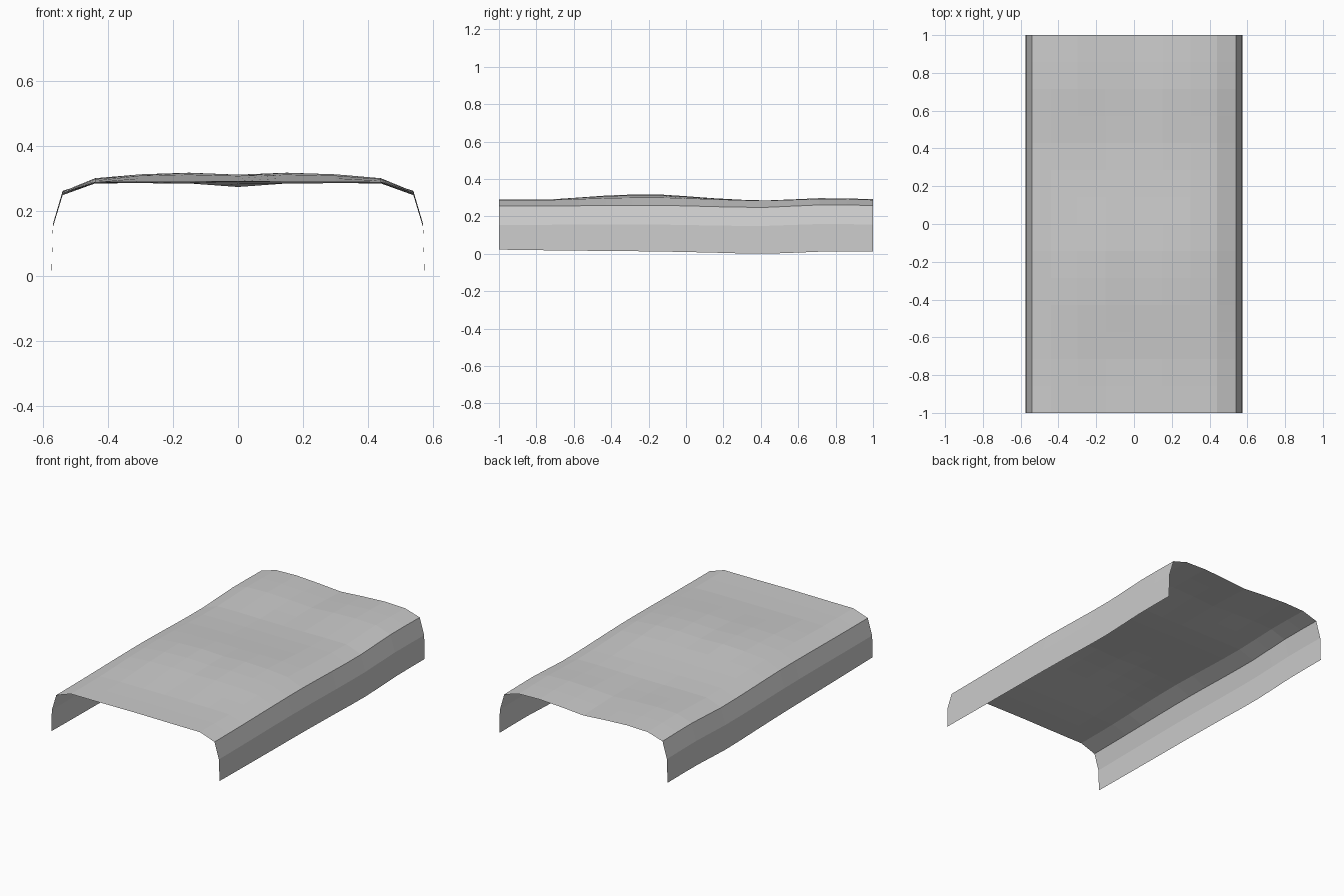
import bpy, bmesh

if "Cube" in bpy.data.objects:
    bpy.data.objects.remove(bpy.data.objects["Cube"])

# Half cross-section columns: x position -> heights at 8 even stations, front to back
COLUMNS = [
    (0.000, [.290, .291, .307, .311, .297, .283, .283, .273]),
    (0.150, [.289, .291, .311, .317, .296, .283, .292, .284]),
    (0.300, [.288, .291, .308, .312, .296, .285, .297, .292]),
    (0.440, [.288, .288, .297, .300, .291, .284, .293, .288]),
    (0.540, [.254, .255, .258, .259, .252, .248, .261, .258]),
    (0.570, [.154, .155, .157, .156, .151, .149, .159, .156]),
    (0.574, [.022, .018, .015, .012, .006, .000, .011, .011]),
]
ROWS = 14


def height(keys, row):
    """Smooth curve through the stations, two rows per station gap."""
    i, half = divmod(row, 2)
    if not half:
        return keys[i]
    a, b = keys[i], keys[i + 1]
    before = keys[i - 1] if i > 0 else 2 * a - b
    after = keys[i + 2] if i + 2 < len(keys) else 2 * b - a
    return (9 * (a + b) - before - after) / 16


# Draped blanket: wavy top with a skirt on each long side, open at both ends
section = [(-x, k) for x, k in reversed(COLUMNS[1:])] + COLUMNS
bm = bmesh.new()
grid = [[bm.verts.new((x, -1 + 2 * r / ROWS, height(k, r))) for x, k in section]
        for r in range(ROWS + 1)]
for r in range(ROWS):
    for c in range(len(section) - 1):
        bm.faces.new((grid[r][c], grid[r][c + 1], grid[r + 1][c + 1], grid[r + 1][c]))

mesh = bpy.data.meshes.new("draped_blanket")
bm.to_mesh(mesh)
bm.free()
blanket = bpy.data.objects.new("draped_blanket", mesh)
bpy.context.collection.objects.link(blanket)
